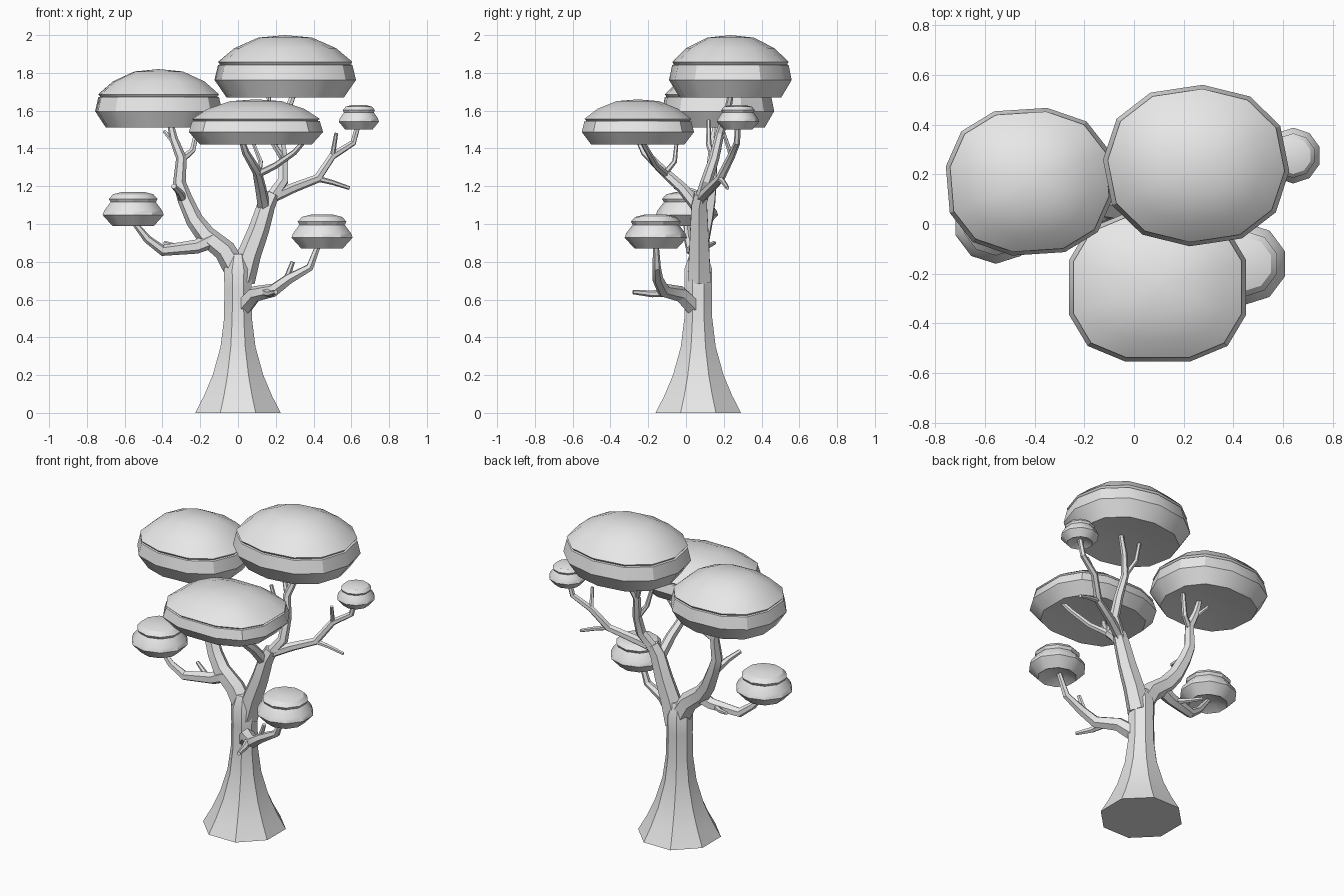
import bpy
import bmesh
from math import cos, sin, pi, radians, copysign
from mathutils import Vector

# Remove only the default object
default_cube = bpy.data.objects.get("Cube")
if default_cube:
    bpy.data.objects.remove(default_cube, do_unlink=True)

# One plain material for the whole tree
grey = bpy.data.materials.new("light grey")
grey.use_nodes = True
colour = (0.8, 0.8, 0.8, 1.0)
grey.diffuse_color = colour
grey.node_tree.nodes["Principled BSDF"].inputs["Base Color"].default_value = colour


def finish(bm, name, angle):
    """Turn a bmesh into a named, shaded object."""
    bmesh.ops.recalc_face_normals(bm, faces=bm.faces[:])
    mesh = bpy.data.meshes.new(name)
    bm.to_mesh(mesh)
    bm.free()
    mesh.materials.append(grey)
    obj = bpy.data.objects.new(name, mesh)
    bpy.context.collection.objects.link(obj)
    bpy.ops.object.select_all(action='DESELECT')
    obj.select_set(True)
    bpy.context.view_layer.objects.active = obj
    bpy.ops.object.shade_smooth_by_angle(angle=radians(angle))
    return obj


def bridge(bm, rings):
    """Join consecutive vertex rings with quads."""
    for lower, upper in zip(rings, rings[1:]):
        count = len(lower)
        for i in range(count):
            j = (i + 1) % count
            bm.faces.new((lower[i], lower[j], upper[j], upper[i]))


def tube(name, points, radii, sides=6):
    """Sweep a polygon along a path, with one radius for each point."""
    bm = bmesh.new()
    path = [Vector(p) for p in points]
    rings = []
    turn = previous = None
    for i, centre in enumerate(path):
        after = path[min(i + 1, len(path) - 1)]
        before = path[max(i - 1, 0)]
        heading = (after - before).normalized()
        if previous is None:
            turn = heading.to_track_quat('Z', 'Y')
        else:
            turn = previous.rotation_difference(heading) @ turn
        previous = heading
        ring = []
        for k in range(sides):
            a = 2 * pi * (k + 0.5) / sides
            offset = Vector((cos(a), sin(a), 0)) * radii[i]
            ring.append(bm.verts.new(centre + turn @ offset))
        rings.append(ring)
    bridge(bm, rings)
    bm.faces.new(rings[0])
    bm.faces.new(rings[-1])
    return finish(bm, name, 25)


def branch(name, start, end, *points):
    """A branch that tapers evenly from the start radius to the end radius."""
    last = len(points) - 1
    radii = [start + (end - start) * i / last for i in range(last + 1)]
    return tube(name, points, radii)


# Profiles as (radius share, height share), from the underside to the crown
BIG_PROFILE = ((.45, .05), (.83, 0), (1, .28), (.95, .52), (.92, .53),
               (.95, .57), (.72, .79), (.38, .96))
SMALL_PROFILE = ((.35, .15), (.68, 0), (1, .32), (.95, .45), (.74, .7),
                 (.8, .79), (.66, .93), (.35, 1))


def foliage(name, centre, size, profile, sides, squareness=1.0, spin=0.0):
    """A puffy cap with a lip around its dome."""
    bm = bmesh.new()
    x, y, z = centre
    rx, ry, height = size
    rings = []
    for share, level in profile:
        ring = []
        for k in range(sides):
            a = 2 * pi * (k + 0.5) / sides + radians(spin)
            c = copysign(abs(cos(a)) ** squareness, cos(a))
            s = copysign(abs(sin(a)) ** squareness, sin(a))
            ring.append(bm.verts.new((x + rx * share * c,
                                      y + ry * share * s,
                                      z + height * level)))
        rings.append(ring)
    bridge(bm, rings)
    # Close the underside and the crown with fans
    for ring, level in ((rings[0], profile[0][1] + .02), (rings[-1], 1)):
        tip = bm.verts.new((x, y, z + height * level))
        for i in range(sides):
            bm.faces.new((ring[i], ring[(i + 1) % sides], tip))
    return finish(bm, name, 30)


# Trunk with a flared foot
tube("trunk",
     [(0, .065, h) for h in (0, .09, .2, .35, .5, .65, .76, .84)],
     (.245, .195, .145, .1, .08, .078, .08, .05), sides=8)

# Right-hand limb of the fork and its branches
branch("left_limb", .07, .04, (.02, .07, .7), (.06, .07, .84), (.11, .07, .97),
       (.15, .07, 1.1), (.18, .08, 1.16))
branch("front_crown_branch", .035, .015, (.14, .07, 1.08), (.12, -.02, 1.19),
       (.1, -.12, 1.28), (.04, -.22, 1.38), (.02, -.25, 1.44))
branch("front_crown_fork", .02, .013, (.1, -.1, 1.26), (.2, -.16, 1.31),
       (.3, -.2, 1.38), (.36, -.24, 1.45))
branch("front_crown_twig", .016, .01, (.11, -.11, 1.27), (.12, -.06, 1.33),
       (.08, -.05, 1.43))
branch("back_crown_branch", .035, .015, (.17, .08, 1.13), (.24, .11, 1.23),
       (.24, .15, 1.35), (.22, .18, 1.48), (.26, .22, 1.6), (.3, .24, 1.7))
branch("back_crown_fork", .018, .011, (.24, .15, 1.34), (.19, .12, 1.42),
       (.15, .12, 1.55))
branch("back_crown_twig", .016, .011, (.22, .18, 1.48), (.17, .22, 1.58),
       (.16, .24, 1.7))
branch("left_upper_branch", .03, .014, (.18, .08, 1.14), (.29, .13, 1.19),
       (.42, .18, 1.24), (.5, .24, 1.36), (.61, .27, 1.43), (.64, .275, 1.54))
branch("left_upper_twig", .016, .01, (.42, .18, 1.24), (.5, .2, 1.22),
       (.59, .22, 1.19))
branch("left_upper_spur", .014, .01, (.5, .24, 1.36), (.52, .2, 1.48))

# Left-hand limb of the fork and its branches
branch("right_limb", .065, .016, (0, .07, .74), (-.07, .07, .86),
       (-.17, .08, .94), (-.23, .1, 1.02), (-.28, .12, 1.13),
       (-.31, .13, 1.22), (-.3, .14, 1.35), (-.34, .15, 1.45), (-.36, .16, 1.54))
branch("right_limb_fork", .02, .013, (-.3, .14, 1.34), (-.24, .17, 1.39),
       (-.21, .19, 1.53))
branch("right_limb_twig", .014, .01, (-.33, .14, 1.42), (-.39, .2, 1.49))
branch("right_limb_spur", .024, .014, (-.29, .12, 1.13), (-.31, .03, 1.17),
       (-.34, -.06, 1.2))
branch("right_lower_branch", .045, .014, (-.13, .07, .92), (-.22, .06, .88),
       (-.4, .03, .86), (-.48, .01, .92), (-.56, 0, 1.02))
branch("right_lower_twig", .018, .011, (-.25, .06, .87), (-.32, .11, .88),
       (-.39, .15, .9))

# Low front branch and its twigs
branch("low_branch", .05, .015, (.02, .05, .55), (.09, -.03, .63),
       (.19, -.12, .65), (.27, -.15, .71), (.38, -.155, .77), (.43, -.16, .9))
branch("low_branch_spur", .018, .012, (.25, -.14, .69), (.29, -.15, .8))
branch("low_branch_twig", .024, .012, (.14, -.08, .64), (.17, -.18, .63),
       (.2, -.28, .64))

# Large crowns
foliage("back_crown", (.25, .235, 1.67), (.375, .325, .33), BIG_PROFILE, 12, .9, 12)
foliage("right_crown", (-.42, .17, 1.51), (.34, .3, .31), BIG_PROFILE, 12, .85, 6)
foliage("front_crown", (.095, -.255, 1.42), (.365, .305, .24), BIG_PROFILE, 12, .75)

# Small tufts
foliage("right_tuft", (-.555, .005, .99), (.17, .165, .18), SMALL_PROFILE, 10)
foliage("low_tuft", (.445, -.16, .87), (.17, .165, .18), SMALL_PROFILE, 10)
foliage("left_tuft", (.64, .275, 1.5), (.112, .112, .13), SMALL_PROFILE, 10)
